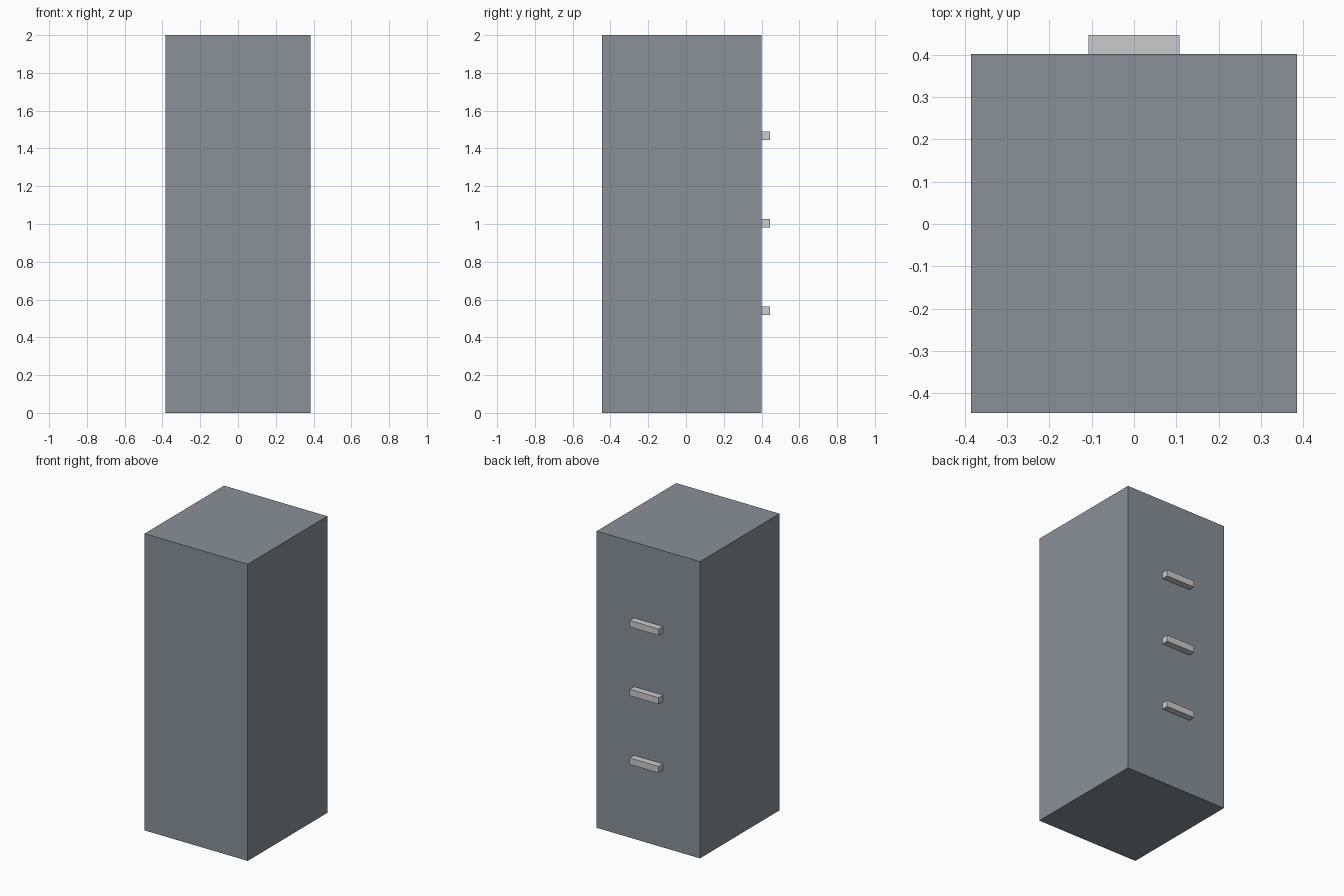
import bpy

if "Cube" in bpy.data.objects:
    bpy.data.objects.remove(bpy.data.objects["Cube"])


def box(name, x, y, z):
    """Box from (min, max) pairs on each axis."""
    center = [(a + b) / 2 for a, b in (x, y, z)]
    bpy.ops.mesh.primitive_cube_add(size=1, location=center)
    obj = bpy.context.object
    obj.name = name
    obj.scale = [b - a for a, b in (x, y, z)]
    bpy.ops.object.transform_apply(location=False, rotation=False, scale=True)
    return obj


def material(name, color):
    mat = bpy.data.materials.new(name)
    mat.diffuse_color = (*color, 1)
    mat.use_nodes = True
    mat.node_tree.nodes["Principled BSDF"].inputs["Base Color"].default_value = mat.diffuse_color
    return mat


# Cabinet body
BACK_Y = 0.401
body = box("cabinet_body", (-0.385, 0.385), (-0.446, BACK_Y), (0, 2))
body.data.materials.append(material("slate_paint", (0.25, 0.28, 0.31)))

# Three bar handles, evenly spaced up the drawer side
for i in range(3):
    z = 0.541 + i * 0.463
    box(f"drawer_handle_{i + 1}", (-0.108, 0.108), (BACK_Y, 0.446),
        (z - 0.022, z + 0.022))
